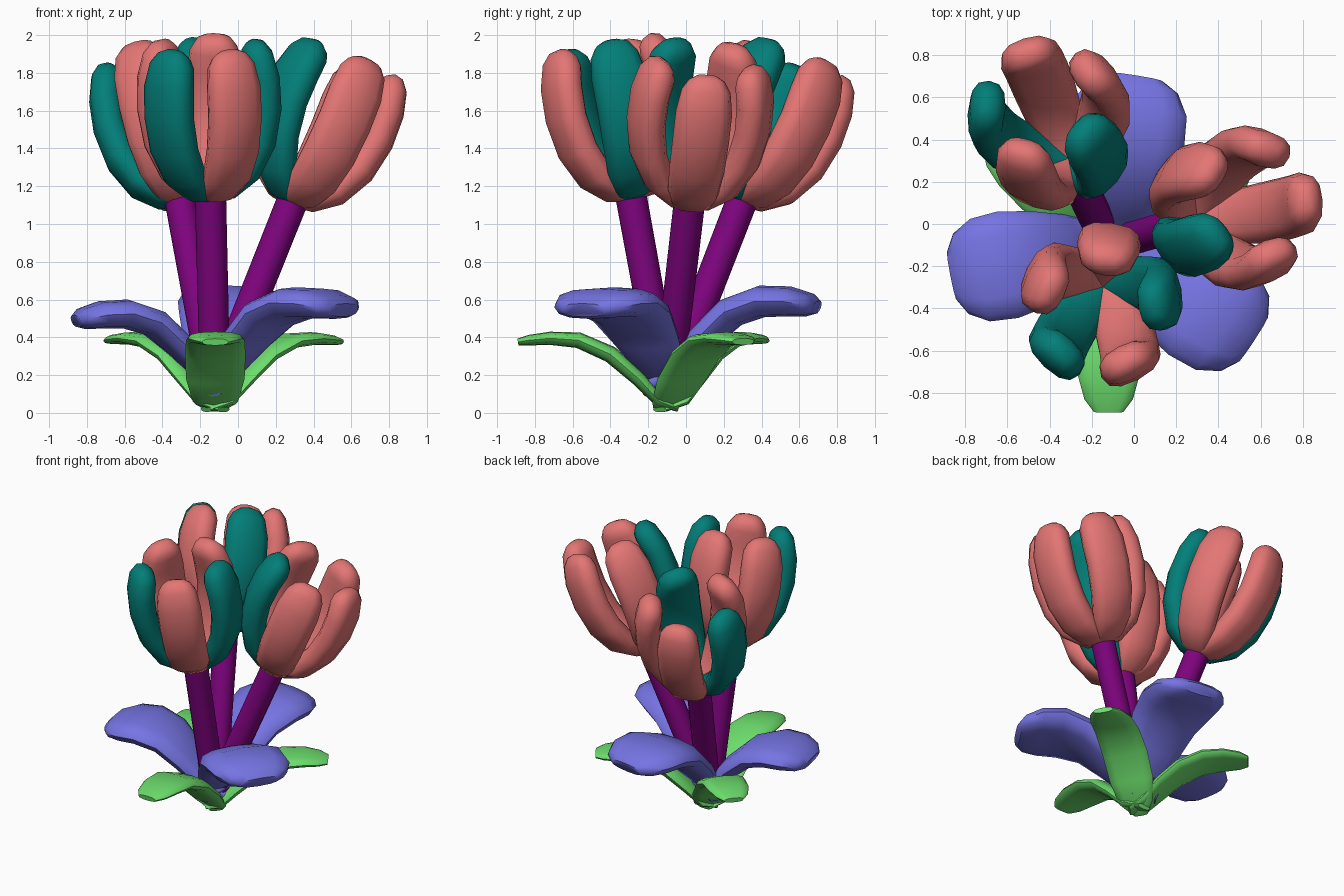
import bpy, bmesh, math
from mathutils import Vector, Matrix

cube = bpy.data.objects.get("Cube")
if cube:
    bpy.data.objects.remove(cube, do_unlink=True)


def material(name, rgb):
    m = bpy.data.materials.new(name)
    m.use_nodes = True
    m.diffuse_color = (*rgb, 1)
    bsdf = next(n for n in m.node_tree.nodes if n.type == 'BSDF_PRINCIPLED')
    bsdf.inputs["Base Color"].default_value = (*rgb, 1)
    return m


CORAL = material("coral", (0.77, 0.18, 0.175))
TEAL = material("teal", (0.001, 0.21, 0.19))
PURPLE = material("stem purple", (0.21, 0.001, 0.21))
VIOLET = material("leaf violet", (0.18, 0.175, 0.77))
GREEN = material("leaf green", (0.15, 0.72, 0.15))


def finish(name, bm, mat, matrix):
    bmesh.ops.transform(bm, matrix=matrix, verts=bm.verts)
    bmesh.ops.recalc_face_normals(bm, faces=bm.faces)
    me = bpy.data.meshes.new(name)
    bm.to_mesh(me)
    bm.free()
    me.materials.append(mat)
    ob = bpy.data.objects.new(name, me)
    bpy.context.collection.objects.link(ob)
    bpy.ops.object.select_all(action='DESELECT')
    ob.select_set(True)
    bpy.context.view_layer.objects.active = ob
    bpy.ops.object.shade_smooth_by_angle(angle=math.radians(48))


def squarish(v):
    return math.copysign(abs(v) ** 0.8, v)


def blade(name, stations, mat, matrix, sides=12):
    """Sweep a soft oval along a path; stations are (reach, height, half width, half thickness)."""
    bm = bmesh.new()
    rings = []
    for i, (r, h, w, t) in enumerate(stations):
        a = stations[max(i - 1, 0)]
        b = stations[min(i + 1, len(stations) - 1)]
        tangent = Vector((b[0] - a[0], 0, b[1] - a[1])).normalized()
        normal = Vector((-tangent.z, 0, tangent.x))
        ring = []
        for k in range(sides):
            ang = math.tau * k / sides
            p = Vector((r, squarish(math.cos(ang)) * w, h))
            ring.append(bm.verts.new(p + normal * squarish(math.sin(ang)) * t))
        rings.append(ring)
    for lo, hi in zip(rings, rings[1:]):
        for k in range(sides):
            n = (k + 1) % sides
            bm.faces.new((lo[k], lo[n], hi[n], hi[k]))
    bm.faces.new(rings[0])
    bm.faces.new(rings[-1])
    finish(name, bm, mat, matrix)


def turn(degrees, axis='Z'):
    return Matrix.Rotation(math.radians(degrees), 4, axis)


PETAL = [(0.0, 0.035, 0.06, 0.03), (0.09, 0.07, 0.105, 0.06),
         (0.19, 0.165, 0.135, 0.08), (0.267, 0.32, 0.147, 0.087),
         (0.30, 0.50, 0.15, 0.088), (0.295, 0.66, 0.15, 0.088),
         (0.268, 0.775, 0.13, 0.085), (0.248, 0.825, 0.095, 0.065),
         (0.235, 0.848, 0.05, 0.03)]
VIOLET_LEAF = [(-0.12, 0.115, 0.05, 0.032), (0.05, 0.20, 0.13, 0.05),
               (0.19, 0.36, 0.19, 0.07), (0.34, 0.49, 0.235, 0.078),
               (0.50, 0.54, 0.265, 0.08), (0.64, 0.535, 0.255, 0.075),
               (0.735, 0.515, 0.20, 0.06), (0.775, 0.50, 0.13, 0.035)]
GREEN_LEAF = [(-0.06, 0.02, 0.05, 0.015), (0.04, 0.06, 0.12, 0.03),
              (0.15, 0.18, 0.155, 0.04), (0.30, 0.31, 0.16, 0.045),
              (0.47, 0.385, 0.155, 0.042), (0.62, 0.395, 0.145, 0.035),
              (0.73, 0.385, 0.115, 0.028), (0.79, 0.375, 0.07, 0.018)]

ROOT = Vector((-0.12, -0.10, 0.10))
C, T = CORAL, TEAL
# name, flower base, heading of first petal, petal colours
FLOWERS = [("front", (-0.145, -0.285, 1.115), 10, (T, C, C, T, C)),
           ("back", (-0.30, 0.285, 1.095), 35, (C, C, T, C, T)),
           ("left", (0.275, 0.015, 1.09), 3, (C, C, C, T, C))]

for name, base, phase, colours in FLOWERS:
    base = Vector(base)
    axis = base - ROOT
    tilt = Vector((0, 0, 1)).rotation_difference(axis).to_matrix().to_4x4()

    # Stem
    bm = bmesh.new()
    bmesh.ops.create_cone(bm, cap_ends=True, segments=12, radius1=0.08,
                          radius2=0.083, depth=axis.length)
    finish(name + "_stem", bm, PURPLE,
           Matrix.Translation((ROOT + base) / 2 + axis * 0.05) @ tilt)

    # Cup of five petals
    for k, mat in enumerate(colours):
        blade(f"{name}_petal_{k + 1}", PETAL, mat,
              Matrix.Translation(base) @ tilt @ turn(phase + 72 * k))


# Two tiers of three leaves: heading, upward pitch, scale
def leaf_tier(name, stations, mat, leaves):
    ground = Matrix.Translation((ROOT.x, ROOT.y, 0))
    for k, (heading, pitch, size) in enumerate(leaves):
        blade(f"{name}_{k + 1}", stations, mat,
              ground @ turn(heading) @ turn(-pitch, 'Y') @ Matrix.Scale(size, 4))


leaf_tier("upper_leaf", VIOLET_LEAF, VIOLET,
          ((191, 0, 0.97), (81, 2, 1.06), (327, 1, 1.06)))
leaf_tier("lower_leaf", GREEN_LEAF, GREEN,
          ((270, 0, 1), (32, 1, 0.97), (138, 2, 0.95)))
